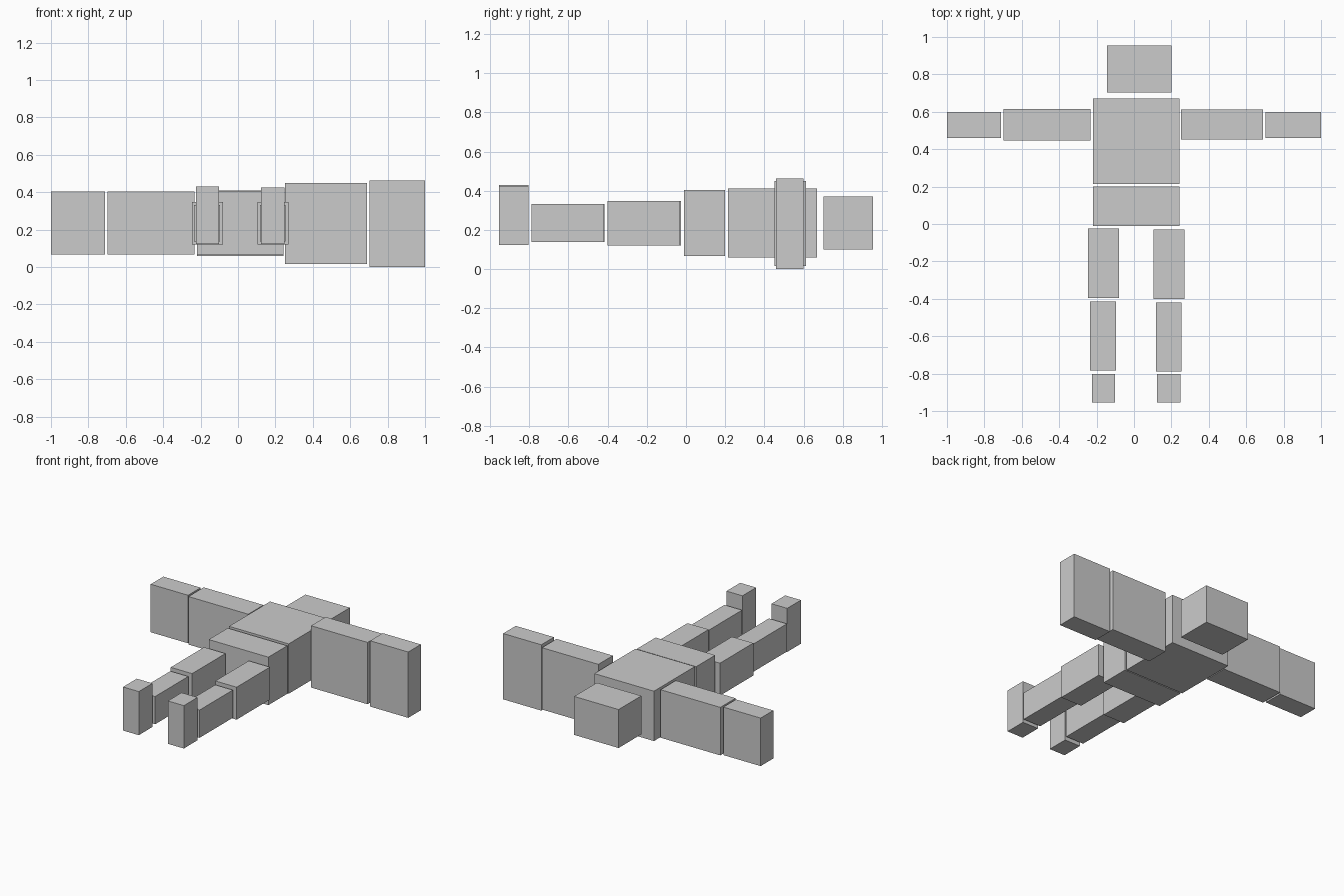
import bpy

if "Cube" in bpy.data.objects:
    bpy.data.objects.remove(bpy.data.objects["Cube"])


def box(name, x, y, z):
    """Add a box spanning the given (min, max) range on each axis."""
    spans = (x, y, z)
    centre = [(a + b) / 2 for a, b in spans]
    bpy.ops.mesh.primitive_cube_add(size=1, location=centre)
    obj = bpy.context.object
    obj.name = name
    obj.scale = [b - a for a, b in spans]
    bpy.ops.object.transform_apply(location=False, rotation=False, scale=True)
    return obj


# Head and body
box("head", (-0.145, 0.20), (0.703, 0.955), (0.10, 0.37))
box("chest", (-0.22, 0.243), (0.215, 0.67), (0.06, 0.41))
box("pelvis", (-0.22, 0.243), (-0.01, 0.20), (0.066, 0.403))

# Arms: the right one is slightly deeper than the left
box("left_upper_arm", (-0.697, -0.233), (0.446, 0.615), (0.066, 0.403))
box("left_forearm", (-1.0, -0.71), (0.46, 0.60), (0.066, 0.403))
box("right_upper_arm", (0.252, 0.69), (0.451, 0.612), (0.016, 0.45))
box("right_forearm", (0.704, 1.0), (0.46, 0.60), (0.0, 0.462))

# Legs: right side sits a hair further forward
legs = {
    "left": ((-0.246, -0.08), (-0.235, -0.095), (-0.224, -0.102), 0.0, 0.43),
    "right": ((0.104, 0.269), (0.117, 0.254), (0.124, 0.248), -0.005, 0.425),
}
for side, (thigh_x, shin_x, foot_x, dy, foot_top) in legs.items():
    box(side + "_thigh", thigh_x, (-0.395 + dy, -0.025 + dy), (0.12, 0.348))
    box(side + "_shin", shin_x, (-0.784 + dy, -0.415 + dy), (0.137, 0.332))
    box(side + "_foot", foot_x, (-0.955, -0.803), (0.124, foot_top))
